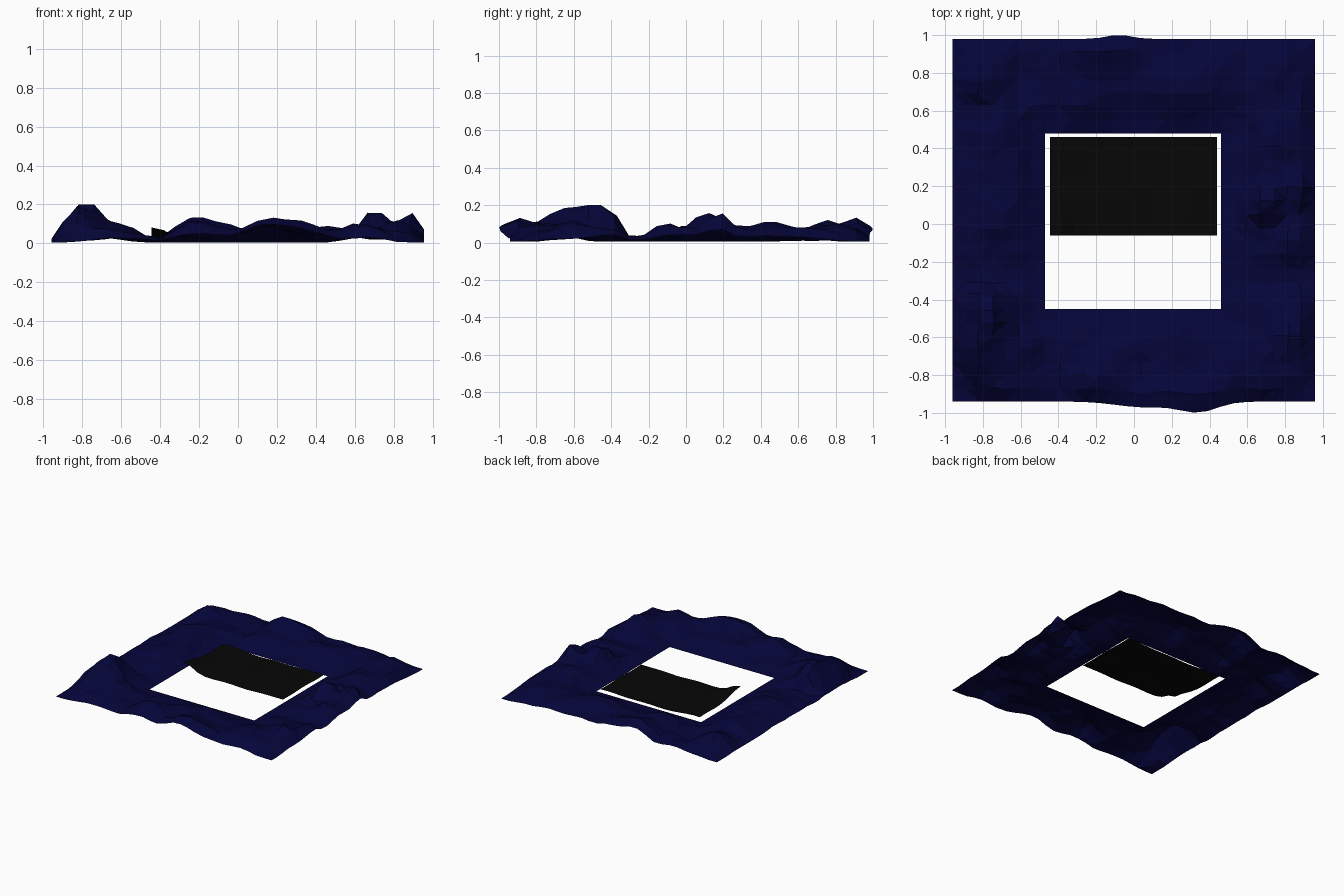
import bpy, bmesh, math
from mathutils import Vector, noise

if "Cube" in bpy.data.objects:
    bpy.data.objects.remove(bpy.data.objects["Cube"])


def material(name, rgb):
    m = bpy.data.materials.new(name)
    m.diffuse_color = (*rgb, 1)
    m.use_nodes = True
    m.node_tree.nodes["Principled BSDF"].inputs["Base Color"].default_value = m.diffuse_color
    return m


navy = material("deep navy", (0.0015, 0.0015, 0.042))
black = material("soft black", (0.002, 0.002, 0.002))

X0, X1, Y0, Y1 = -0.96, 0.957, -0.94, 0.98      # outer border
HX0, HX1, HY0, HY1 = -0.47, 0.46, -0.45, 0.48   # square opening

# hills: x, y, height, radius
HILLS = [
    (-.82, -.66, .13, .14), (-.79, -.46, .15, .12), (-.72, .08, .06, .13),
    (-.70, .42, .06, .13), (-.82, .78, .05, .14), (-.24, .92, .06, .14),
    (-.08, .96, .06, .12), (.25, .70, .05, .13), (.46, .86, .04, .12),
    (.75, .75, .05, .13), (.74, .45, .07, .11), (.70, .10, .12, .09),
    (.90, .17, .11, .08), (.82, -.10, .06, .10), (.80, -.60, .06, .13),
    (.64, -.80, .05, .12), (.18, -.93, .11, .14), (.36, -.90, .05, .10),
    (-.22, -.86, .07, .11), (-.60, -.76, .04, .12), (.12, -.60, .06, .12),
    (.72, .27, .04, .10), (-.25, .64, .04, .12),
]


def bump(d, r):
    return math.exp(-(d / r) ** 2)


def ramp(d, width, start=0.0):
    return start + (1 - start) * min(1, max(0, d / width))


def height(x, y):
    z = 0.05 + 0.04 * noise.noise(Vector((x * 6, y * 6, 3)))
    z += sum(h * bump(math.hypot(x - a, y - b), r) for a, b, h, r in HILLS)
    # valleys crossing the ring
    z *= 1 - 0.6 * bump(y + .28, .06) * (abs(x) > .46)
    z *= 1 - 0.6 * bump(x + .42, .07) * (abs(y) > .45)
    # fall to the opening and toward the outer edges and corners
    d = max(HX0 - x, x - HX1, HY0 - y, y - HY1)
    z *= ramp(d, .16)
    z *= ramp(x - X0, .12, .3) * ramp(X1 - x, .06, .6)
    z *= ramp(y - Y0, .08, .65) * ramp(Y1 - y, .08, .7)
    corner = min(math.hypot(x - a, y - b) for a in (X0, X1) for b in (Y0, Y1))
    z *= ramp(corner, .2)
    # outer rim sinks near the ground toward the corners
    rim = min(x - X0, X1 - x, y - Y0, Y1 - y)
    z *= 1 - (1 - ramp(rim, .07)) * (1 - ramp(corner, .55)) * .8
    return min(.2, max(0.005, z))


def steps(a, b, n):
    return [a + (b - a) * i / n for i in range(n)]


def sheet(name, xs, ys, place, keep, mat):
    bm = bmesh.new()
    grid = [[bm.verts.new(place(x, y)) for y in ys] for x in xs]
    for i in range(len(xs) - 1):
        for j in range(len(ys) - 1):
            cx, cy = (xs[i] + xs[i + 1]) / 2, (ys[j] + ys[j + 1]) / 2
            if keep(cx, cy):
                bm.faces.new((grid[i][j], grid[i + 1][j],
                              grid[i + 1][j + 1], grid[i][j + 1]))
    bmesh.ops.delete(bm, geom=[v for v in bm.verts if not v.link_faces],
                     context='VERTS')
    bmesh.ops.triangulate(bm, faces=bm.faces[:])
    me = bpy.data.meshes.new(name)
    bm.to_mesh(me)
    bm.free()
    me.materials.append(mat)
    ob = bpy.data.objects.new(name, me)
    bpy.context.collection.objects.link(ob)
    return ob


def ring_point(x, y):
    z = height(x, y)
    # front and back rims swell outward a little
    out = 0
    if y < -.75:
        out = -(.055 * bump(x - .34, .14) + .03 * bump(x - .05, .2)) * (-.75 - y) / .19
    elif y > .8:
        out = .021 * bump(x + .08, .09) * (y - .8) / .18
    # irregular inner vertices for a crumpled look
    inside = X0 + .01 < x < X1 - .01 and Y0 + .01 < y < Y1 - .01
    away = max(HX0 - x, x - HX1, HY0 - y, y - HY1) > .01
    j = noise.noise_vector(Vector((x * 9, y * 9, 1))) * (.02 if inside and away else 0)
    return (x + j.x, y + out + j.y, z)


# Rugged square ring
xs = steps(X0, HX0, 7) + steps(HX0, HX1, 13) + steps(HX1, X1, 7) + [X1]
ys = steps(Y0, HY0, 7) + steps(HY0, HY1, 13) + steps(HY1, Y1, 7) + [Y1]
sheet("rugged_ring", xs, ys, ring_point,
      lambda x, y: not (HX0 < x < HX1 and HY0 < y < HY1), navy)


# Dark sheet in the opening, with one lifted front-left corner
def panel_point(x, y):
    z = .018 + .012 * noise.noise(Vector((x * 4, y * 4, 7)))
    z += .06 * bump(x + .43, .09) * bump(y + .06, .16)
    z += .008 * bump(x + .44, .15)
    return (x, y, z)


px = steps(-.445, .44, 14) + [.44]
py = steps(-.06, .46, 8) + [.46]
sheet("dark_panel", px, py, panel_point, lambda x, y: True, black)
